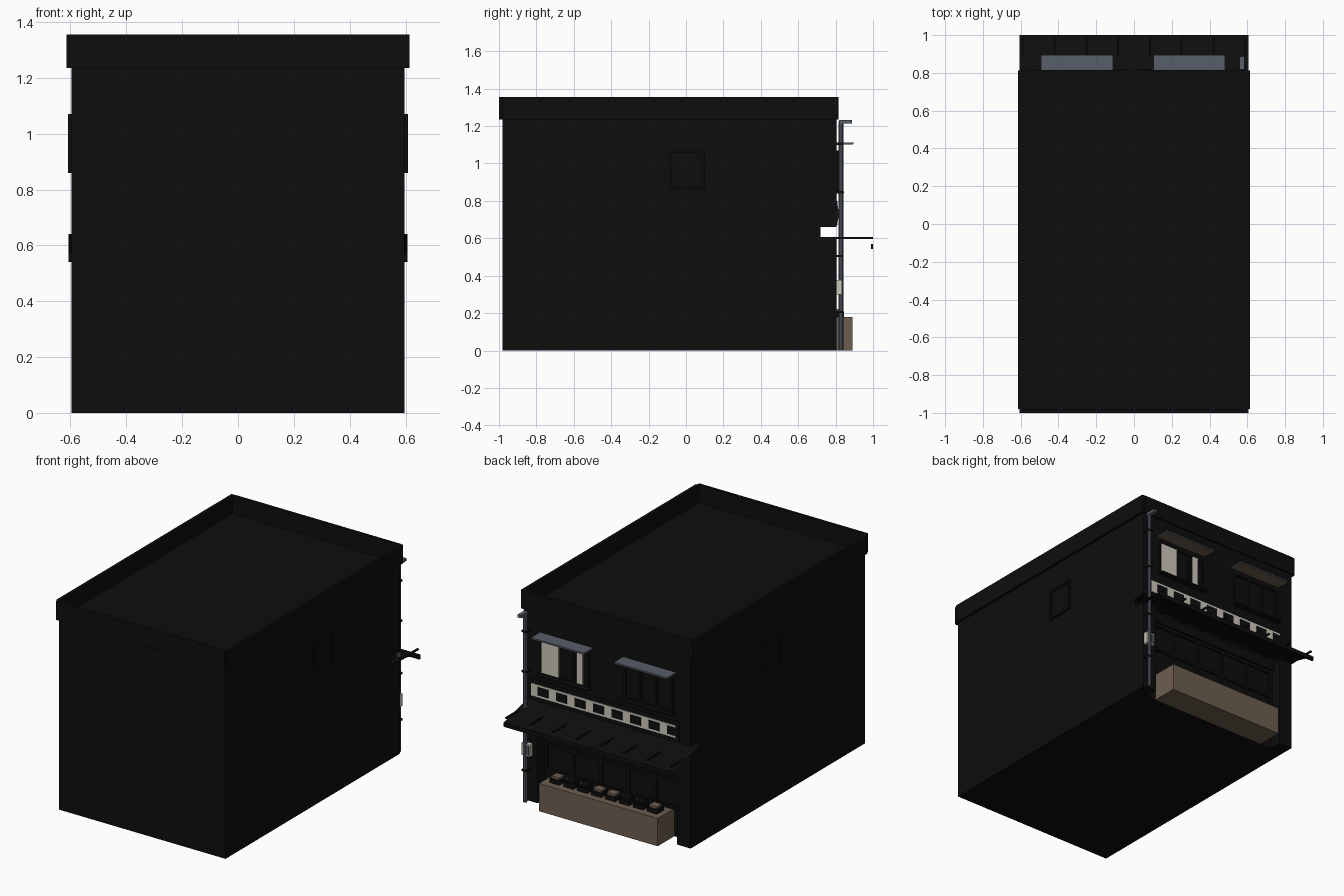
import bpy, bmesh, math

if "Cube" in bpy.data.objects:
    bpy.data.objects.remove(bpy.data.objects["Cube"])


def mat(name, rgb):
    m = bpy.data.materials.new(name)
    m.diffuse_color = (*rgb, 1)
    m.use_nodes = True
    m.node_tree.nodes["Principled BSDF"].inputs["Base Color"].default_value = m.diffuse_color
    return m


BLACK = mat("soot_black", (0.0042, 0.0042, 0.0042))
BROWN = mat("crate_brown", (0.155, 0.112, 0.08))
GREY = mat("slate_grey", (0.095, 0.112, 0.14))
PALE = mat("pale_plaster", (0.60, 0.57, 0.49))


def finish(name, bm, m):
    me = bpy.data.meshes.new(name)
    bm.to_mesh(me)
    bm.free()
    me.materials.append(m)
    ob = bpy.data.objects.new(name, me)
    bpy.context.collection.objects.link(ob)
    return ob


def boxes(name, m, *spans):
    """One object made of boxes, each (x0, x1, y0, y1, z0, z1)."""
    bm = bmesh.new()
    for x0, x1, y0, y1, z0, z1 in spans:
        vs = bmesh.ops.create_cube(bm, size=1)["verts"]
        bmesh.ops.scale(bm, vec=(x1 - x0, y1 - y0, z1 - z0), verts=vs)
        bmesh.ops.translate(bm, vec=((x0 + x1) / 2, (y0 + y1) / 2, (z0 + z1) / 2), verts=vs)
    return finish(name, bm, m)


def frame(x0, x1, z0, z1, y0, y1, cols, rows=1, t=0.012):
    """Bars of a window frame lying in the xz plane."""
    bars = []
    for i in range(cols + 1):
        c = x0 + t / 2 + (x1 - x0 - t) * i / cols
        bars.append((c - t / 2, c + t / 2, y0, y1, z0, z1))
    for j in range(rows + 1):
        c = z0 + t / 2 + (z1 - z0 - t) * j / rows
        bars.append((x0, x1, y0, y1, c - t / 2, c + t / 2))
    return bars


# Main body: side profile with a slot above the shopfront and an overhanging upper floor
profile = [(-0.98, 0), (0.72, 0), (0.72, 0.66), (0.805, 0.66), (0.805, 1.24), (-0.98, 1.24)]
bm = bmesh.new()
face = bm.faces.new([bm.verts.new((-0.597, y, z)) for y, z in profile])
ext = bmesh.ops.extrude_face_region(bm, geom=[face])["geom"]
bmesh.ops.translate(bm, vec=(1.194, 0, 0), verts=[g for g in ext if isinstance(g, bmesh.types.BMVert)])
bmesh.ops.recalc_face_normals(bm, faces=bm.faces)
finish("building_body", bm, BLACK)

# Piers beside the shopfront and the beam on top of them
boxes("shop_piers", BLACK,
      (-0.597, -0.5, 0.72, 0.805, 0, 0.6), (0.5, 0.597, 0.72, 0.805, 0, 0.6),
      (-0.5, 0.5, 0.72, 0.75, 0.54, 0.6))

# Parapet boards round the roof
boxes("parapet", BLACK,
      (-0.615, -0.595, -0.98, 0.812, 1.235, 1.355), (0.595, 0.615, -0.98, 0.812, 1.235, 1.355),
      (-0.605, 0.605, -1.0, -0.98, 1.235, 1.355), (-0.595, 0.595, 0.795, 0.815, 1.235, 1.355))

# Side windows, one on each flank
for side, name in ((-1, "left"), (1, "right")):
    a, b = sorted((side * 0.595, side * 0.609))
    boxes(name + "_side_window", BLACK,
          (a, b, -0.09, -0.075, 0.86, 1.07), (a, b, 0.085, 0.1, 0.86, 1.07),
          (a, b, -0.09, 0.1, 0.86, 0.875), (a, b, -0.09, 0.1, 1.055, 1.07))

# Shopfront glazing bars
boxes("shopfront_frame", BLACK, *frame(-0.5, 0.5, 0.18, 0.54, 0.72, 0.735, 5, 2, 0.02))

# Sloping awning sheet with a hanging valance
bm = bmesh.new()
rows = [[bm.verts.new((x, y, z)) for x in (-0.607, 0.607)]
        for y, z in ((0.72, 0.64), (0.997, 0.57), (0.997, 0.54))]
for r, s in zip(rows, rows[1:]):
    bm.faces.new((r[0], s[0], s[1], r[1]))
bmesh.ops.recalc_face_normals(bm, faces=bm.faces)
finish("awning", bm, BLACK)
boxes("awning_front_bar", BLACK, (-0.607, 0.607, 0.988, 1.0, 0.542, 0.57))

# Arms carrying the awning
boxes("awning_arms", BLACK,
      *[(x - 0.006, x + 0.006, 0.72, 1.0, 0.597, 0.606)
        for x in [-0.59 + 1.18 * i / 7 for i in range(8)]])

# Pale railing band with dark square openings
boxes("railing_board", BLACK, (-0.52, 0.56, 0.80, 0.81, 0.67, 0.80))
boxes("railing_band", PALE, (-0.495, 0.54, 0.808, 0.814, 0.692, 0.772))
boxes("railing_openings", BLACK,
      *[(x - 0.038, x + 0.038, 0.81, 0.818, 0.706, 0.758)
        for x in [0.455 - 0.133 * i for i in range(8)]])

# Upper windows with sills and small shades
for name, x0 in (("left", 0.12), ("right", -0.475)):
    x1 = x0 + 0.35
    boxes(name + "_upper_window", BLACK, *frame(x0, x1, 0.85, 1.07, 0.80, 0.816, 3))
    boxes(name + "_window_sill", BLACK, (x0 - 0.01, x1 + 0.01, 0.80, 0.845, 0.842, 0.851))
    boxes(name + "_shade_top", GREY, (x0 - 0.017, x1 + 0.013, 0.80, 0.896, 1.105, 1.113))
    boxes(name + "_shade_underside", BROWN, (x0 - 0.015, x1 + 0.011, 0.80, 0.894, 1.101, 1.105))
boxes("curtains", PALE, (0.34, 0.465, 0.808, 0.817, 0.86, 1.06), (0.168, 0.212, 0.808, 0.817, 0.86, 1.06))

# Shop counter with trays of goods
boxes("counter", BROWN, (-0.42, 0.43, 0.72, 0.89, 0, 0.18))
xs = [0.352 - 0.1 * i for i in range(8)]
boxes("trays", BLACK, *[(x - 0.036, x + 0.036, 0.775, 0.845, 0.18, 0.208) for x in xs])
for label, m, picks in (("brown", BROWN, (0, 3, 4, 7)), ("dark", BLACK, (1, 2, 5, 6))):
    boxes(label + "_goods", m,
          *[(xs[i] - 0.027, xs[i] + 0.027, 0.784, 0.836, 0.2, 0.222) for i in picks])

# Drainpipe with its top outlet and wall clips
bm = bmesh.new()
bmesh.ops.create_cone(bm, cap_ends=True, segments=8, radius1=0.0125, radius2=0.0125, depth=1.225)
bmesh.ops.translate(bm, vec=(0.572, 0.829, 0.6125), verts=bm.verts)
finish("drainpipe", bm, GREY)
boxes("pipe_outlet", GREY, (0.559, 0.585, 0.817, 0.887, 1.213, 1.232))
boxes("pipe_clips", BLACK, *[(0.555, 0.589, 0.80, 0.843, z, z + 0.012) for z in (0.2, 0.5, 0.84, 1.1)])

# Meter box behind the pipe
boxes("meter_box", PALE, (0.535, 0.596, 0.80, 0.834, 0.30, 0.378))
boxes("meter_door", GREY, (0.541, 0.559, 0.834, 0.838, 0.31, 0.368))
